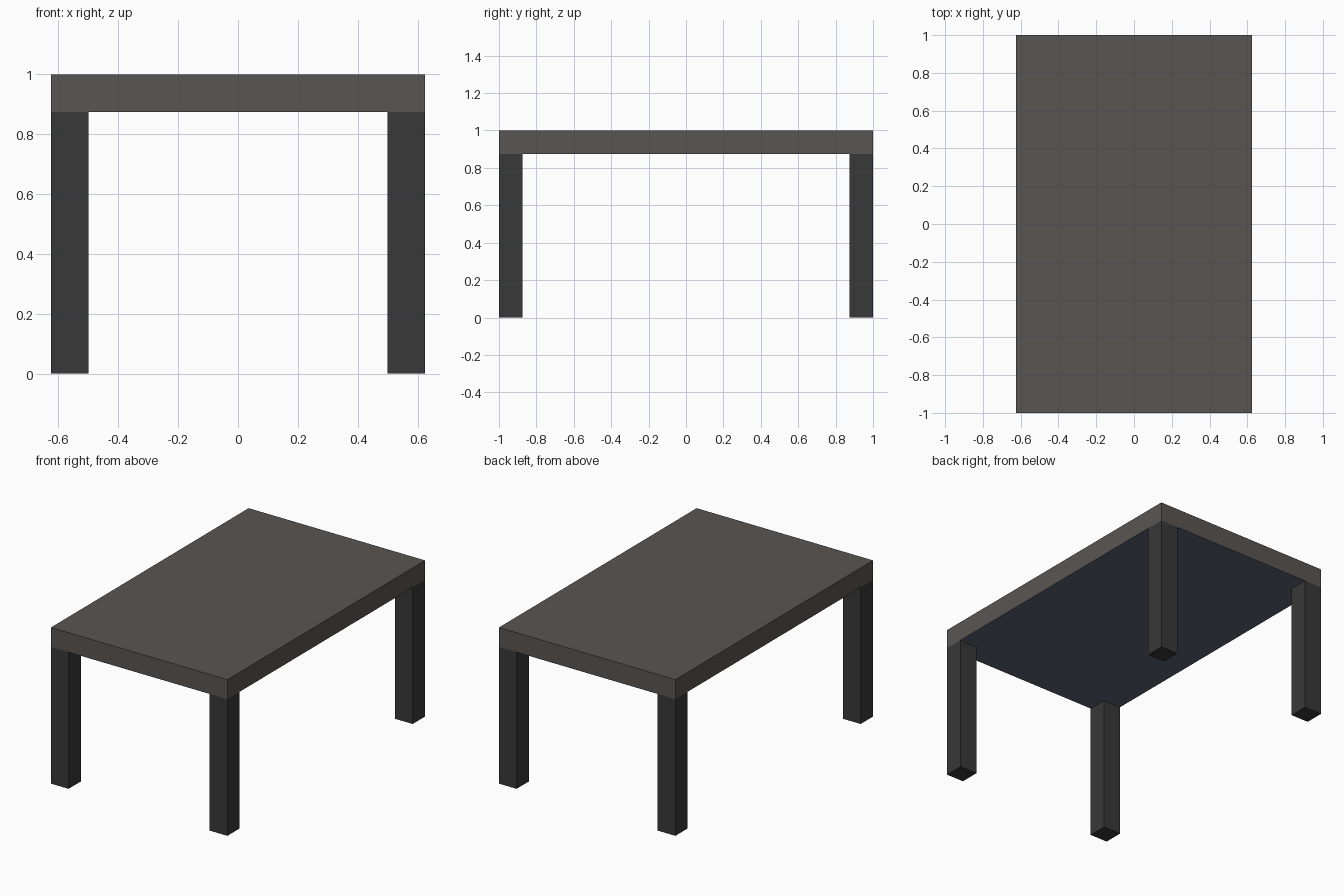
import bpy

if "Cube" in bpy.data.objects:
    bpy.data.objects.remove(bpy.data.objects["Cube"])


def srgb(r, g, b):
    """8-bit display colour to linear RGBA."""
    def lin(c):
        c /= 255
        return c / 12.92 if c <= 0.04045 else ((c + 0.055) / 1.055) ** 2.4
    return (lin(r), lin(g), lin(b), 1)


def material(name, colour):
    mat = bpy.data.materials.new(name)
    mat.diffuse_color = srgb(*colour)
    mat.use_nodes = True
    mat.node_tree.nodes["Principled BSDF"].inputs["Base Color"].default_value = mat.diffuse_color
    return mat


def box(name, centre, size, mat):
    bpy.ops.mesh.primitive_cube_add(size=1, location=centre)
    obj = bpy.context.object
    obj.name = name
    obj.scale = size
    bpy.ops.object.transform_apply(location=False, rotation=False, scale=True)
    obj.data.materials.append(mat)
    return obj


top_mat = material("warm_grey", (90, 85, 82))
under_mat = material("slate_blue", (92, 100, 117))
leg_mat = material("charcoal", (56, 56, 56))

WIDTH, LENGTH, HEIGHT, THICK = 1.25, 2.0, 1.0, 0.125

# Table top, with a differently coloured underside
top = box("table_top", (0, 0, HEIGHT - THICK / 2), (WIDTH, LENGTH, THICK), top_mat)
top.data.materials.append(under_mat)
for face in top.data.polygons:
    if face.normal.z < -0.5:
        face.material_index = 1

# Four square legs flush with the corners
leg_height = HEIGHT - THICK
for x_name, sx in (("left", -1), ("right", 1)):
    for y_name, sy in (("front", -1), ("back", 1)):
        box(f"{y_name}_{x_name}_leg",
            (sx * (WIDTH - THICK) / 2, sy * (LENGTH - THICK) / 2, leg_height / 2),
            (THICK, THICK, leg_height), leg_mat)
